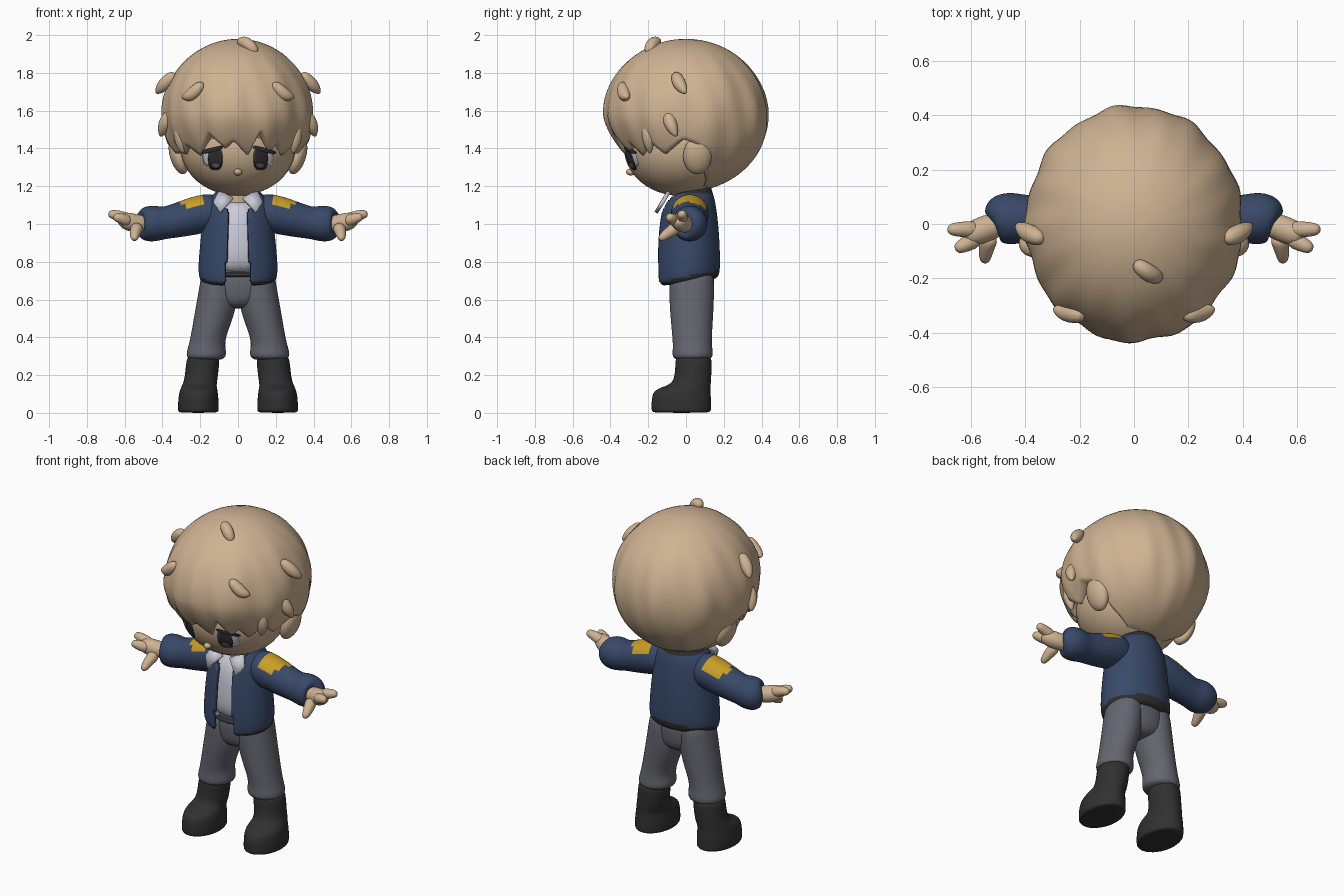
import bpy, bmesh, math
from math import sin, cos, pi, sqrt, radians
from mathutils import Vector

if "Cube" in bpy.data.objects:
    bpy.data.objects.remove(bpy.data.objects["Cube"])


def material(name, rgb):
    m = bpy.data.materials.new(name)
    m.use_nodes = True
    m.diffuse_color = (*rgb, 1)
    bsdf = next(n for n in m.node_tree.nodes if n.type == 'BSDF_PRINCIPLED')
    bsdf.inputs["Base Color"].default_value = (*rgb, 1)
    bsdf.inputs["Roughness"].default_value = .8
    return m


TAN = material("warm tan", (.62, .45, .29))
NAVY = material("navy cloth", (.04, .066, .14))
GREY = material("grey cloth", (.13, .13, .16))
BLACK = material("black leather", (.03, .03, .03))
WHITE = material("white cloth", (.6, .6, .7))
GOLD = material("gold patch", (.58, .34, .02))
BROW = material("brow brown", (.3, .2, .12))


def build(name, bm, mats, subdiv=0, rule=None, cut=None, solid=0):
    """Turn a bmesh into a smooth object, subdividing before rules apply."""
    bmesh.ops.recalc_face_normals(bm, faces=bm.faces)
    me = bpy.data.meshes.new(name)
    bm.to_mesh(me)
    bm.free()
    ob = bpy.data.objects.new(name, me)
    bpy.context.collection.objects.link(ob)
    if subdiv:
        ob.modifiers.new("smooth", 'SUBSURF').levels = subdiv
        dg = bpy.context.evaluated_depsgraph_get()
        me = bpy.data.meshes.new_from_object(ob.evaluated_get(dg))
        ob.modifiers.clear()
        ob.data = me
        me.name = name
    me.materials.clear()
    for m in mats:
        me.materials.append(m)
    if cut:
        bm = bmesh.new()
        bm.from_mesh(me)
        gone = [f for f in bm.faces if cut(f.calc_center_median())]
        bmesh.ops.delete(bm, geom=gone, context='FACES')
        bm.to_mesh(me)
        bm.free()
    for p in me.polygons:
        p.use_smooth = True
        p.material_index = rule(p.center, p.normal) if rule else 0
    if solid:
        mod = ob.modifiers.new("thickness", 'SOLIDIFY')
        mod.thickness, mod.offset = solid, -1
    return ob


def skin(rings, caps=True):
    bm = bmesh.new()
    loops = [[bm.verts.new(p) for p in r] for r in rings]
    n = len(loops[0])
    for a, b in zip(loops, loops[1:]):
        for i in range(n):
            bm.faces.new((a[i], a[(i + 1) % n], b[(i + 1) % n], b[i]))
    if caps:
        bm.faces.new(loops[0])
        bm.faces.new(loops[-1])
    return bm


def loft(name, rings, mats, n=20, caps=True, **kw):
    """Stack of level ellipses given as x, y, z, x radius, y radius."""
    pts = [[(x + rx * cos(2 * pi * i / n), y + ry * sin(2 * pi * i / n), z)
            for i in range(n)] for x, y, z, rx, ry in rings]
    return build(name, skin(pts, caps), mats, 2, **kw)


def tube(name, path, mats, s=1, n=12, flat=1, **kw):
    """Round limb along points given as x, y, z, radius."""
    c = [Vector((s * p[0], p[1], p[2])) for p in path]
    rings = []
    for i, p in enumerate(path):
        d = (c[min(i + 1, len(c) - 1)] - c[max(i - 1, 0)]).normalized()
        u = d.cross(Vector((0, 1, 0))).normalized()
        v = d.cross(u)
        rings.append([c[i] + p[3] * (u * cos(2 * pi * k / n) + flat * v * sin(2 * pi * k / n))
                      for k in range(n)])
    return build(name, skin(rings), mats, 2, **kw)


def ellipsoid(name, centre, radii, mat, tilt=0):
    bm = bmesh.new()
    bmesh.ops.create_uvsphere(bm, u_segments=40, v_segments=24, radius=1)
    for v in bm.verts:
        v.co = Vector(a * b for a, b in zip(v.co, radii))
    ob = build(name, bm, [mat])
    ob.location = centre
    ob.rotation_euler.y = tilt
    return ob


# Head, nose and ears
FC, FR = Vector((0, -.035, 1.41)), Vector((.305, .295, .26))
ellipsoid("face", FC, FR, TAN)
ellipsoid("nose", (0, -.292, 1.275), (.022, .026, .018), TAN)
tube("neck", [(0, .02, 1.0, .08), (0, .02, 1.1, .07), (0, .01, 1.22, .08)], [TAN])
for s, side in ((1, "left"), (-1, "right")):
    ellipsoid(side + "_ear", (s * .315, .06, 1.36), (.045, .075, .1), TAN, s * .3)


def plate(name, x, z, rx, rz, mat, lift, slope=0):
    """Thin painted patch that follows the curve of the face."""
    rings = []
    for k in (1, .75, .5, .25, .03):
        r = []
        for i in range(24):
            a = 2 * pi * i / 24
            px = x + k * rx * math.copysign(abs(cos(a)) ** .7, cos(a))
            pz = z + k * rz * math.copysign(abs(sin(a)) ** .7, sin(a)) + slope * (px - x)
            q = 1 - ((px - FC.x) / FR.x) ** 2 - ((pz - FC.z) / FR.z) ** 2
            r.append((px, FC.y - FR.y * sqrt(max(q, 0)) - lift, pz))
        rings.append(r)
    build(name, skin(rings), [mat])


# Painted eyes and brows
for s, side in ((1, "left"), (-1, "right")):
    plate(side + "_eye_white", s * .145, 1.35, .042, .045, WHITE, .003)
    plate(side + "_iris", s * .12, 1.345, .038, .06, BLACK, .005)
    plate(side + "_iris_glow", s * .118, 1.31, .022, .013, GREY, .007)
    plate(side + "_lash", s * .14, 1.392, .06, .011, BLACK, .007, -s * .25)
    plate(side + "_brow", s * .14, 1.455, .05, .006, BROW, .004, -s * .2)

# Hair shell: lower edge height by angle from the front
EDGE = [(-180, 1.18), (-125, 1.2), (-112, 1.27), (-100, 1.42), (-88, 1.45), (-78, 1.37),
        (-68, 1.44), (-60, 1.37), (-52, 1.42), (-40, 1.36), (-25, 1.48), (-12, 1.4),
        (-4, 1.44), (10, 1.36), (19, 1.5), (31, 1.38), (38, 1.43), (48, 1.36), (60, 1.44),
        (72, 1.37), (88, 1.45), (100, 1.42), (112, 1.27), (125, 1.2), (180, 1.18)]


def edge_height(deg):
    for (a, za), (b, zb) in zip(EDGE, EDGE[1:]):
        if a <= deg <= b:
            return za + (zb - za) * (deg - a) / (b - a)


def hair_point(a, th, k=1):
    front = max(0, cos(a))
    low = max(0, -cos(th))
    r = k * (1 - .3 * front * low ** 1.3)
    r *= 1 + sin(th) ** 2 * (.012 * sin(9 * a + 2 * th) + .008 * sin(17 * a - 3 * th))
    return (.4 * r * sin(th) * sin(a), -.435 * r * sin(th) * cos(a), 1.575 + .405 * cos(th))


rows, cols = 30, 144
rings = []
for j in range(1, rows + 2):
    ring = []
    for i in range(cols):
        deg = -180 + 360 * i / cols
        end = math.acos(max(-.985, (edge_height(deg) - 1.575) / .405))
        th = end * min(j, rows) / rows
        ring.append(hair_point(radians(deg), th, 1 if j <= rows else .78))
    rings.append(ring)
build("hair", skin(rings), [TAN])

# Loose locks and the crown tuft
LOCKS = [((.33, -.06, 1.8), (.4, -.03, 1.73), (.435, 0, 1.69)),
         ((.35, -.1, 1.6), (.395, -.08, 1.52), (.41, -.05, 1.46)),
         ((.18, -.34, 1.75), (.255, -.325, 1.67), (.3, -.31, 1.67)),
         ((.3, -.2, 1.55), (.31, -.2, 1.45), (.29, -.19, 1.37))]
for s, side in ((1, "left"), (-1, "right")):
    for k, (a, b, c) in enumerate(LOCKS):
        tube(f"{side}_lock_{k + 1}", [(*a, .03), (*b, .042), (*c, .008)], [TAN], s)
tube("crown_tuft", [(.1, -.2, 1.9, .02), (.07, -.19, 1.94, .035), (.03, -.165, 1.968, .034),
                    (.0, -.14, 1.965, .02)], [TAN])

# Shirt, belt and jacket
loft("shirt", [(0, .01, .72, .17, .13), (0, .01, .9, .165, .135), (0, .01, 1.05, .14, .12),
               (0, .015, 1.13, .075, .075)], [WHITE])
loft("belt", [(0, .015, .71, .18, .132), (0, .015, .75, .18, .132)], [BLACK])


def jacket_rule(c, n):
    return 1 if c.z < .705 + .12 * (c.y + .15) or c.z > 1.165 else 0


jacket = loft("jacket",
     [(0, .01, .69, .18, .14), (0, .01, .7, .205, .165), (0, .012, .76, .213, .17),
      (0, .012, .88, .203, .168), (0, .012, 1, .19, .16), (0, .015, 1.09, .178, .145),
      (0, .02, 1.14, .155, .13), (0, .025, 1.17, .115, .115), (0, .025, 1.195, .1, .108)],
     [NAVY, BLACK], n=32, caps=False, rule=jacket_rule, solid=.022,
     cut=lambda c: c.y < 0 and abs(c.x) < .055 + .09 * max(0, .9 - c.z) + .5 * max(0, c.z - 1.06))
for v in jacket.data.vertices:  # hem rises toward the back
    if v.co.z < .8:
        v.co.z += .12 * v.co.y * (.8 - v.co.z) / .1

for s, side in ((1, "left"), (-1, "right")):
    # Shirt collar flap
    bm = bmesh.new()
    flap = [(.025, -.105, 1.13), (.1, -.08, 1.17), (.13, -.115, 1.11), (.095, -.15, 1.055)]
    bm.faces.new([bm.verts.new((s * x, y, z)) for x, y, z in flap])
    build(side + "_collar", bm, [WHITE], solid=.02)

    # Sleeve with shoulder patch and puffed cuff
    def sleeve_rule(c, n):
        return 1 if n.z > .45 and .19 < abs(c.x) < .33 - .5 * abs(c.y - .04) else 0
    tube(side + "_sleeve", [(.08, .02, 1.07, .09), (.17, .02, 1.06, .105), (.26, .02, 1.035, .1),
                            (.36, .02, 1.01, .088), (.4, .02, 1.005, .088), (.44, .02, 1.003, .098),
                            (.49, .02, 1, .095), (.52, .015, 1, .075), (.523, .01, 1, .04)],
         [NAVY, GOLD], s, n=16, rule=sleeve_rule)

    # Hand
    tube(side + "_palm", [(.48, .005, 1, .045), (.53, -.01, 1, .05), (.59, -.035, 1.015, .052),
                          (.63, -.05, 1.03, .03)], [TAN], s)
    for finger, path in (("fore", [(.57, -.02, 1.02, .035), (.63, -.02, 1.045, .03), (.69, -.02, 1.056, .022)]),
                         ("mid", [(.57, -.05, 1.01, .035), (.62, -.075, 1.03, .03), (.66, -.095, 1.04, .02)]),
                         ("thumb", [(.53, -.04, .99, .04), (.545, -.09, .955, .03), (.55, -.145, .915, .02)])):
        tube(f"{side}_{finger}_finger", path, [TAN], s)

    # Trouser leg and boot
    loft(side + "_leg", [(s * .1, .03, .76, .09, .11), (s * .1, .03, .7, .1, .122),
                         (s * .115, .03, .55, .112, .118), (s * .16, .032, .4, .092, .105),
                         (s * .166, .035, .345, .1, .105), (s * .168, .035, .31, .109, .11),
                         (s * .17, .035, .275, .095, .1)], [GREY])
    loft(side + "_boot", [(s * .183, .04, .3, .08, .09), (s * .185, .04, .285, .09, .098),
                          (s * .195, .038, .18, .088, .097), (s * .205, .02, .145, .092, .112),
                          (s * .208, -.02, .125, .1, .15), (s * .21, -.025, .08, .108, .16),
                          (s * .21, -.025, .01, .11, .16), (s * .21, -.025, 0, .106, .156)], [BLACK])

# Hips
loft("hips", [(0, .03, .78, .17, .12), (0, .03, .68, .2, .122), (0, .03, .6, .17, .115),
              (0, .03, .55, .08, .08)], [GREY])
